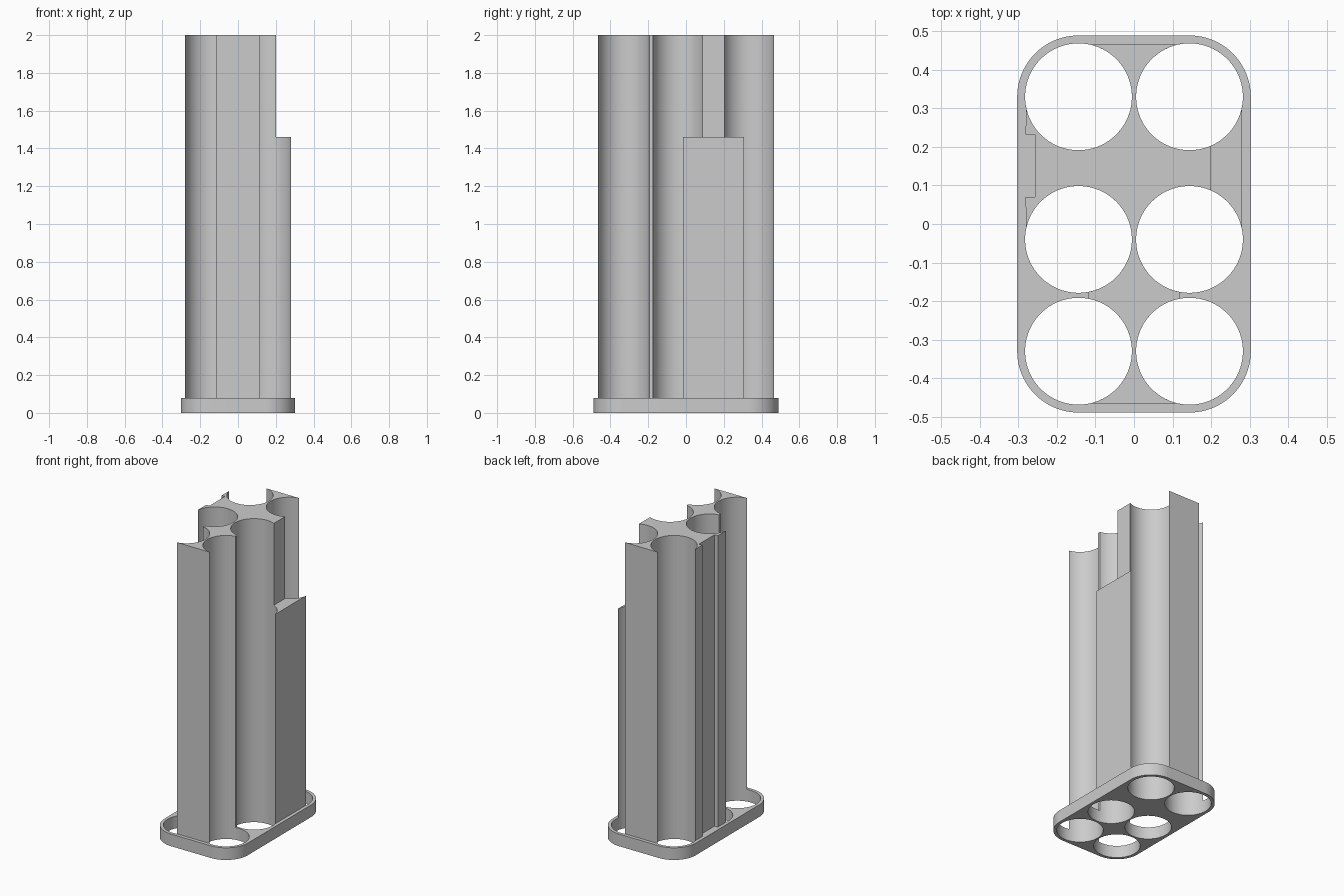
import bpy, bmesh
from math import cos, sin, radians

if "Cube" in bpy.data.objects:
    bpy.data.objects.remove(bpy.data.objects["Cube"])

R = 0.1385             # tube bay radius
CX = 0.144             # bay column offset
FRONT, MID, BACK = -0.33, -0.04, 0.33
BASE_TOP, BLOCK_TOP, TOP = 0.08, 1.46, 2.0

grey = bpy.data.materials.new("plain grey")
grey.use_nodes = True
grey.diffuse_color = (0.6, 0.6, 0.6, 1)
grey.node_tree.nodes["Principled BSDF"].inputs["Base Color"].default_value = (0.6, 0.6, 0.6, 1)


def arc(x, y, r, start, end):
    """Points on an arc, at steps of about three degrees."""
    n = max(2, round(abs(end - start) / 3))
    angles = [radians(start + (end - start) * i / n) for i in range(n + 1)]
    return [(x + r * cos(a), y + r * sin(a)) for a in angles]


def mirror(points):
    return [(-x, y) for x, y in reversed(points)]


def extrude_profile(name, loops, z0, z1):
    """Solid from closed loops; inner loops become holes."""
    curve = bpy.data.curves.new(name, 'CURVE')
    curve.dimensions = '2D'
    curve.fill_mode = 'BOTH'
    curve.extrude = (z1 - z0) / 2
    for loop in loops:
        spline = curve.splines.new('POLY')
        spline.points.add(len(loop) - 1)
        for p, (x, y) in zip(spline.points, loop):
            p.co = (x, y, 0, 1)
        spline.use_cyclic_u = True
    obj = bpy.data.objects.new(name, curve)
    bpy.context.collection.objects.link(obj)
    bpy.ops.object.select_all(action='DESELECT')
    obj.select_set(True)
    bpy.context.view_layer.objects.active = obj
    bpy.ops.object.convert(target='MESH')
    obj = bpy.context.object
    bm = bmesh.new()
    bm.from_mesh(obj.data)
    bmesh.ops.translate(bm, verts=bm.verts, vec=(0, 0, (z0 + z1) / 2))
    bmesh.ops.remove_doubles(bm, verts=bm.verts, dist=1e-5)
    bmesh.ops.recalc_face_normals(bm, faces=bm.faces)
    bm.to_mesh(obj.data)
    bm.free()
    obj.data.materials.clear()
    obj.data.materials.append(grey)
    bpy.ops.object.shade_smooth_by_angle(angle=radians(30))
    return obj


# Base plate: rounded outline concentric with the corner bays, six round holes
outline = []
for x, y, a in ((CX, FRONT, -90), (CX, BACK, 0), (-CX, BACK, 90), (-CX, FRONT, 180)):
    outline += arc(x, y, 0.159, a, a + 90)
holes = [arc(x, y, R, 0, 357) for x in (-CX, CX) for y in (FRONT, MID, BACK)]
extrude_profile("base_plate", [outline] + holes, 0, BASE_TOP)


# Core: one side scooped by three bays; the reach angle sets how far the web extends
def side(reach, extra=()):
    return (arc(CX, FRONT, R, 259, 101) + arc(CX, MID, R, 259, reach)
            + list(extra) + arc(CX, BACK, R, 360 - reach, 101))


notch = [(0.281, 0.07), (0.257, 0.07), (0.257, 0.232), (0.281, 0.232)]
right_side = mirror(side(10, notch))
extrude_profile("core_column", [side(66) + right_side], BASE_TOP, TOP)

# Shorter block that fills out the web on the left side
block = arc(CX, MID, R, 66, 10) + arc(CX, BACK, R, 350, 294)
extrude_profile("side_block", [block], BASE_TOP, BLOCK_TOP)
